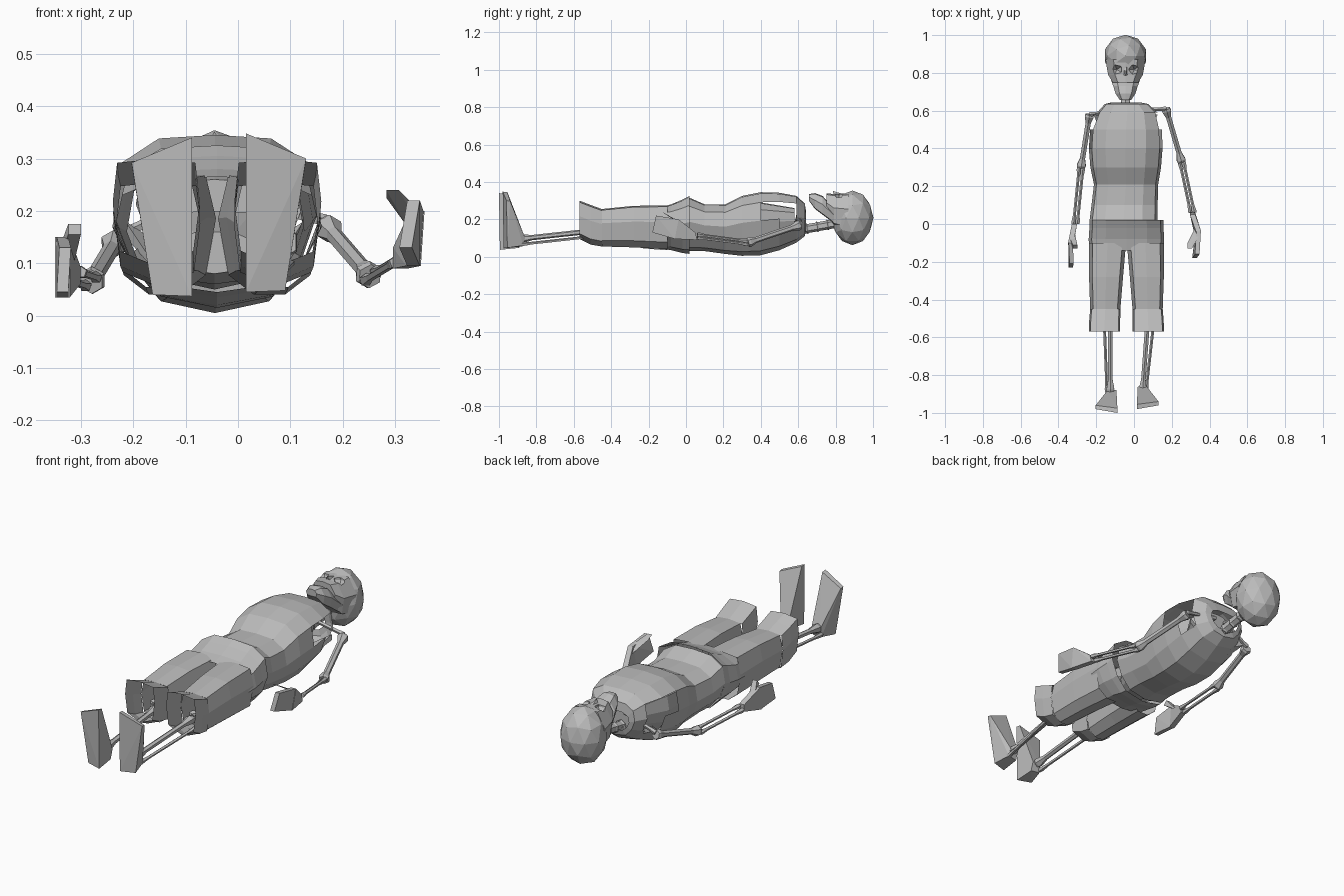
import bpy
import bmesh
from mathutils import Vector, Matrix

cube = bpy.data.objects.get("Cube")
if cube:
    bpy.data.objects.remove(cube)

GREY = (0.5, 0.5, 0.5, 1)
mat = bpy.data.materials.new("plain_grey")
mat.use_nodes = True
mat.diffuse_color = GREY
bsdf = mat.node_tree.nodes["Principled BSDF"]
bsdf.inputs["Base Color"].default_value = GREY
bsdf.inputs["Roughness"].default_value = 0.8
CX = -0.045  # centre line of the body


def finish(name, bm):
    bmesh.ops.recalc_face_normals(bm, faces=bm.faces[:])
    mesh = bpy.data.meshes.new(name)
    bm.to_mesh(mesh)
    bm.free()
    mesh.materials.append(mat)
    obj = bpy.data.objects.new(name, mesh)
    bpy.context.collection.objects.link(obj)
    return obj


def loft(name, rings, half, caps=(False, False), drop=None):
    """Rings are (y, x centre, half width, z low, z high); half is a mirrored outline."""
    outline = half + [(-u, v) for u, v in reversed(half) if u > 0]
    bm = bmesh.new()
    loops = [[bm.verts.new((cx + u * w, y, lo + v * (hi - lo))) for u, v in outline]
             for y, cx, w, lo, hi in rings]
    n = len(outline)
    for a, b in zip(loops, loops[1:]):
        for i in range(n):
            j = (i + 1) % n
            bm.faces.new((a[i], a[j], b[j], b[i]))
    for wanted, loop in zip(caps, (loops[0], loops[-1])):
        if wanted:
            bm.faces.new(loop)
    if drop:
        gone = [f for f in bm.faces if drop(f.calc_center_median())]
        bmesh.ops.delete(bm, geom=gone, context='FACES')
    return finish(name, bm)


def hull(name, points):
    bm = bmesh.new()
    for p in points:
        bm.verts.new(p)
    bmesh.ops.convex_hull(bm, input=bm.verts[:])
    return finish(name, bm)


def bone(name, p, q, r, knob=1.8, sides=6):
    """Thin shaft with a flared knob at both ends."""
    p, q = Vector(p), Vector(q)
    turn = (q - p).to_track_quat('Z', 'Y')
    bm = bmesh.new()
    stops = [(0, 0.7), (0.04, 1), (0.16, 0), (0.84, 0), (0.96, 1), (1, 0.7)]
    prev = None
    for t, flare in stops:
        circ = bmesh.ops.create_circle(bm, segments=sides, radius=r * (1 + flare * (knob - 1)))["verts"]
        bmesh.ops.transform(bm, verts=circ, matrix=Matrix.Translation(p.lerp(q, t)) @ turn.to_matrix().to_4x4())
        if prev:
            for i in range(sides):
                j = (i + 1) % sides
                bm.faces.new((prev[i], prev[j], circ[j], circ[i]))
        else:
            bm.faces.new(circ)
        prev = circ
    bm.faces.new(prev)
    return finish(name, bm)


def ball(name, centre, scale, sub=2):
    bm = bmesh.new()
    bmesh.ops.create_icosphere(bm, subdivisions=sub, radius=1)
    bmesh.ops.transform(bm, verts=bm.verts[:],
                        matrix=Matrix.Translation(centre) @ Matrix.Diagonal((*scale, 1)))
    return finish(name, bm)


# Shirt: open shell with arm holes and a keel along the back
TORSO = [(0, 1), (0.55, 0.98), (0.92, 0.84), (1, 0.55), (0.84, 0.28), (0.55, 0.07), (0, 0)]
loft("shirt", [
    (0.02, -0.055, 0.18, 0.03, 0.315), (0.1, -0.05, 0.175, 0.03, 0.28),
    (0.21, -0.042, 0.17, 0.015, 0.28), (0.3, -0.044, 0.187, 0.005, 0.325),
    (0.4, -0.044, 0.195, 0.008, 0.345), (0.5, -0.042, 0.19, 0.035, 0.342),
    (0.59, -0.035, 0.16, 0.075, 0.325), (0.635, -0.04, 0.115, 0.11, 0.285),
    (0.642, -0.042, 0.085, 0.14, 0.24)], TORSO,
    drop=lambda c: 0.42 < c.y < 0.6 and abs(c.x - CX) > 0.125 and 0.16 < c.z < 0.28)

# Trousers: hips and two open legs with turned cuffs
loft("trouser_hips", [(0.02, -0.04, 0.195, 0.015, 0.325), (-0.02, -0.04, 0.196, 0.02, 0.305),
                      (-0.08, -0.04, 0.2, 0.035, 0.28), (-0.14, -0.04, 0.197, 0.045, 0.265)], TORSO)
LEG = [(0, 1), (0.8, 0.97), (1, 0.62), (0.8, 0.16), (0.3, 0), (0, 0)]
CUFF = [(0, 1), (0.9, 0.96), (1, 0.6), (0.85, 0.14), (0, 0)]
for side, label in ((-1, "right"), (1, "left")):
    def at(off):
        return CX + 0.005 + side * off
    loft(label + "_trouser_leg", [(-0.1, at(0.1), 0.098, 0.04, 0.275), (-0.28, at(0.108), 0.09, 0.05, 0.272),
                                  (-0.45, at(0.112), 0.08, 0.055, 0.255)], LEG)
    loft(label + "_cuff", [(-0.45, at(0.112), 0.08, 0.055, 0.255), (-0.51, at(0.115), 0.082, 0.065, 0.277),
                           (-0.57, at(0.116), 0.083, 0.095, 0.3)], CUFF)

# Skeleton inside the clothes
bone("spine", (CX, 0.62, 0.13), (CX, -0.05, 0.11), 0.022, 1.2)
loft("ribcage", [(0.25, CX, 0.12, 0.06, 0.26), (0.4, CX, 0.14, 0.05, 0.29),
                 (0.58, CX, 0.07, 0.11, 0.26)], TORSO, (True, True))
loft("pelvis", [(-0.1, CX, 0.07, 0.08, 0.16), (0.03, CX, 0.13, 0.06, 0.2)], TORSO, (True, True))

# Neck
for i in range(4):
    y = 0.59 + i * 0.055
    bone("neck_bone_%d" % (i + 1), (CX, y, 0.14 + i * 0.01), (CX, y + 0.06, 0.15 + i * 0.01), 0.024, 1.2)

# Skull: cranium, cheek block and jaw, with carved sockets
cranium = ball("cranium", (CX, 0.89, 0.208), (0.114, 0.112, 0.146))
FACE = [(0, 1), (0.6, 0.95), (1, 0.55), (0.85, 0.05), (0, 0)]
cheeks = loft("cheeks", [(0.75, CX, 0.068, 0.23, 0.338), (0.79, CX, 0.092, 0.17, 0.336),
                         (0.87, CX, 0.106, 0.15, 0.34)], FACE, (True, True))
loft("jaw", [(0.657, CX, 0.03, 0.3, 0.335), (0.69, CX, 0.052, 0.255, 0.34), (0.73, CX, 0.065, 0.225, 0.325),
             (0.79, CX, 0.086, 0.18, 0.26)], FACE, (True, True))
hull("nose", [(CX - 0.012, 0.79, 0.33), (CX + 0.012, 0.79, 0.33), (CX, 0.785, 0.352),
              (CX - 0.008, 0.84, 0.33), (CX + 0.008, 0.84, 0.335)])
cutters = [ball("socket_cutter", (CX + s * 0.046, 0.818, 0.345), (0.033, 0.028, 0.05), 1) for s in (-1, 1)]
for part in (cranium, cheeks):
    bpy.context.view_layer.objects.active = part
    for cutter in cutters:
        mod = part.modifiers.new("socket", 'BOOLEAN')
        mod.operation, mod.object, mod.solver = 'DIFFERENCE', cutter, 'EXACT'
        bpy.ops.object.modifier_apply(modifier=mod.name)
for cutter in cutters:
    bpy.data.objects.remove(cutter)

# Arms: shoulder, elbow and wrist positions
ARMS = {"right": [(-0.235, 0.58, 0.14), (-0.28, 0.3, 0.065), (-0.31, 0.0, 0.075)],
        "left": [(0.17, 0.61, 0.17), (0.252, 0.33, 0.075), (0.31, 0.06, 0.11)]}
for label, (shoulder, elbow, wrist) in ARMS.items():
    s = 1 if label == "left" else -1
    bone(label + "_upper_arm", shoulder, elbow, 0.016, 1.7)
    for name, dx, dz in (("_radius", 0.01, 0.008), ("_ulna", -0.01, -0.008)):
        shift = Vector((dx, 0, dz))
        bone(label + name, Vector(elbow) + shift, Vector(wrist) + shift, 0.008, 1.6, 5)
    bone(label + "_collar_bone", (CX + s * 0.03, 0.6, 0.22), Vector(shoulder) + Vector((0, 0, 0.01)), 0.01, 1.3, 5)
    hull(label + "_shoulder_blade", [(CX + s * x, y, z) for x, y, z in (
        (0.07, 0.57, 0.1), (0.17, 0.58, 0.15), (0.09, 0.4, 0.06), (0.07, 0.57, 0.115), (0.17, 0.58, 0.18))])

# Hands: upright palms with a bent finger slab and thumb
def slab(name, corners, thick):
    hull(name, [(x + d, y, z) for x, y, z in corners for d in (-thick, thick)])


slab("right_palm", [(-0.315, 0.0, 0.06), (-0.315, 0.0, 0.095), (-0.335, -0.11, 0.035), (-0.335, -0.1, 0.15)], 0.014)
slab("right_fingers", [(-0.335, -0.11, 0.035), (-0.335, -0.1, 0.15), (-0.335, -0.23, 0.045),
                       (-0.33, -0.21, 0.13)], 0.011)
slab("right_thumb", [(-0.325, -0.05, 0.1), (-0.325, -0.08, 0.14), (-0.312, -0.13, 0.155), (-0.312, -0.11, 0.175)], 0.012)
slab("left_palm", [(0.31, 0.06, 0.09), (0.31, 0.05, 0.13), (0.335, -0.06, 0.095), (0.342, -0.04, 0.2)], 0.014)
slab("left_fingers", [(0.335, -0.06, 0.095), (0.342, -0.04, 0.2), (0.32, -0.18, 0.13), (0.335, -0.16, 0.22)], 0.012)
slab("left_thumb", [(0.335, -0.02, 0.17), (0.335, -0.06, 0.2), (0.295, -0.1, 0.225), (0.295, -0.13, 0.24)], 0.012)

# Legs: hip, knee and ankle positions
LEGS = {"right": [(-0.14, -0.04, 0.12), (-0.135, -0.48, 0.14), (-0.125, -0.89, 0.095)],
        "left": [(0.05, -0.04, 0.12), (0.085, -0.48, 0.14), (0.045, -0.89, 0.095)]}
for label, (hip, knee, ankle) in LEGS.items():
    s = 1 if label == "left" else -1
    bone(label + "_thigh_bone", hip, knee, 0.02, 1.7)
    ball(label + "_kneecap", Vector(knee) + Vector((0, 0, 0.03)), (0.022, 0.025, 0.015), 1)
    bone(label + "_shin_bone", Vector(knee) + Vector((-s * 0.01, 0, 0)), ankle, 0.014, 1.7)
    bone(label + "_calf_bone", Vector(knee) + Vector((s * 0.024, 0, -0.03)),
         Vector(ankle) + Vector((s * 0.018, 0, -0.03)), 0.008, 1.5, 5)

# Feet: upright wedges, thick at the heel and wide at the toes
FOOT = [(0.06, -0.99, 0.348), (0.175, -0.97, 0.3), (0.06, -0.965, 0.345), (0.175, -0.95, 0.297),
        (0.06, -0.985, 0.045), (0.135, -0.965, 0.048), (0.065, -0.885, 0.055), (0.115, -0.88, 0.06),
        (0.065, -0.87, 0.1), (0.112, -0.87, 0.1)]
hull("left_foot", [(CX + x, y + 0.01, z) for x, y, z in FOOT])
hull("right_foot", [(CX + 0.017 - x, y - 0.01, z - 0.008) for x, y, z in FOOT])
